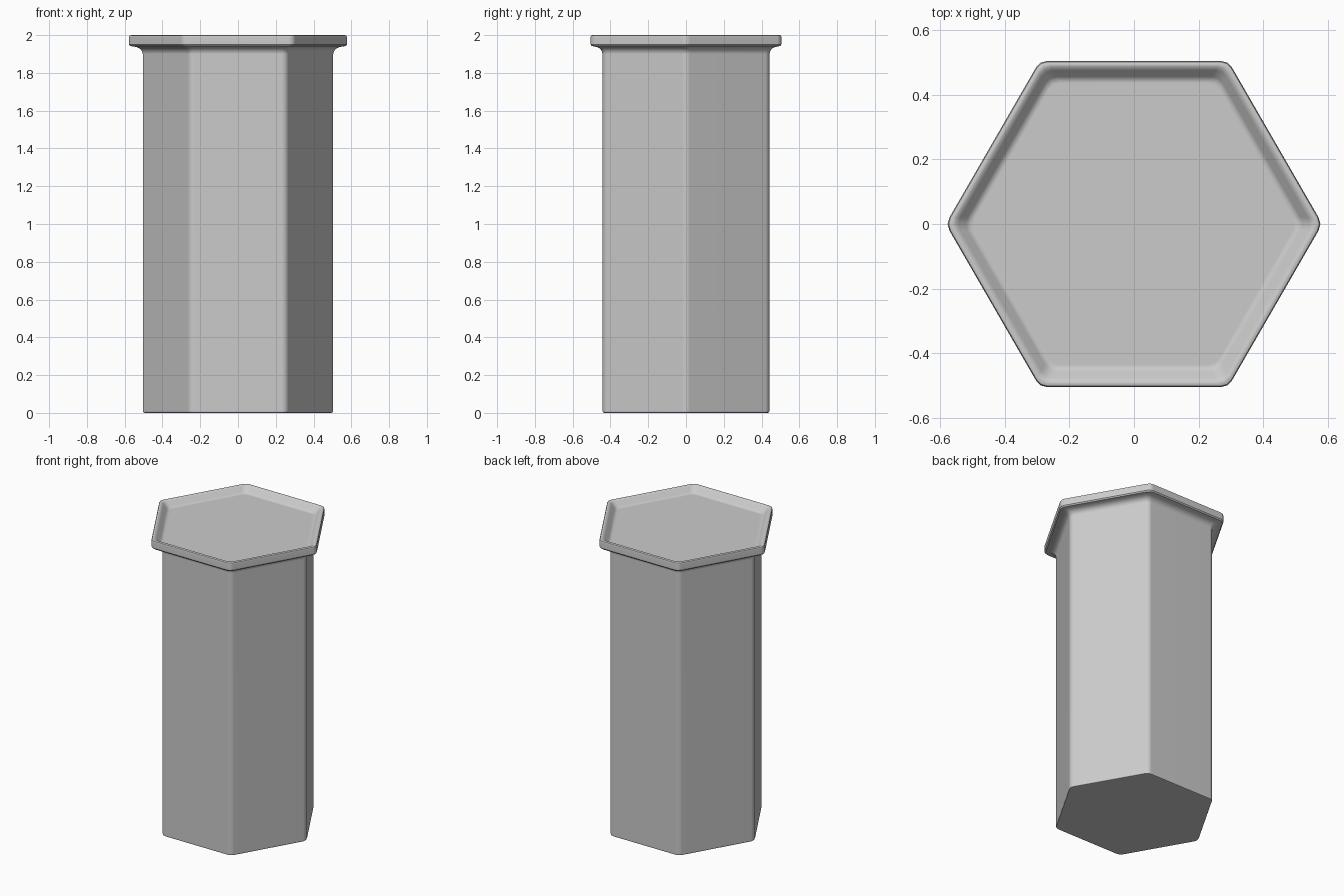
import bpy, bmesh, math

if "Cube" in bpy.data.objects:
    bpy.data.objects.remove(bpy.data.objects["Cube"])

CORNER_R = 0.04


def hex_ring(apothem, z, steps=3):
    """Rounded hexagon outline, corners on the x axis."""
    pts = []
    centre = (apothem - CORNER_R) / math.cos(math.pi / 6)
    for k in range(6):
        mid = math.radians(60 * k)
        for s in range(steps):
            a = mid + math.radians(-30 + 60 * s / (steps - 1))
            pts.append((centre * math.cos(mid) + CORNER_R * math.cos(a),
                        centre * math.sin(mid) + CORNER_R * math.sin(a), z))
    return pts


# Side profile (apothem, height): foot bevel, shaft, flared lip, shallow dish
profile = [(0.433, 0.0), (0.439, 0.003), (0.442, 0.012), (0.442, 1.9)]
# Concave flare under the lip
for i in range(1, 5):
    a = math.radians(90 * i / 4)
    profile.append((0.442 + 0.045 * (1 - math.cos(a)), 1.9 + 0.04 * math.sin(a)))
# Lip with small bevels
profile += [(0.499, 1.942), (0.505, 1.95), (0.505, 1.99), (0.502, 1.997),
            (0.495, 2.0), (0.487, 1.999)]
# Inner slope of the dish down to its floor
profile += [(0.476, 1.991), (0.456, 1.966), (0.446, 1.96), (0.436, 1.958)]

# Hexagonal column lofted through the profile
bm = bmesh.new()
rings = [[bm.verts.new(p) for p in hex_ring(r, z)] for r, z in profile]
for low, high in zip(rings, rings[1:]):
    n = len(low)
    for i in range(n):
        j = (i + 1) % n
        bm.faces.new((low[i], low[j], high[j], high[i]))
bm.faces.new(rings[0][::-1])
bm.faces.new(rings[-1])
bmesh.ops.recalc_face_normals(bm, faces=bm.faces)

mesh = bpy.data.meshes.new("hexagonal_column")
bm.to_mesh(mesh)
bm.free()
column = bpy.data.objects.new("hexagonal_column", mesh)
bpy.context.collection.objects.link(column)

# Smooth shading with the sharp edges kept
bpy.context.view_layer.objects.active = column
column.select_set(True)
bpy.ops.object.shade_smooth_by_angle(angle=math.radians(32))
weighted = column.modifiers.new("even_shading", 'WEIGHTED_NORMAL')
weighted.keep_sharp = True
